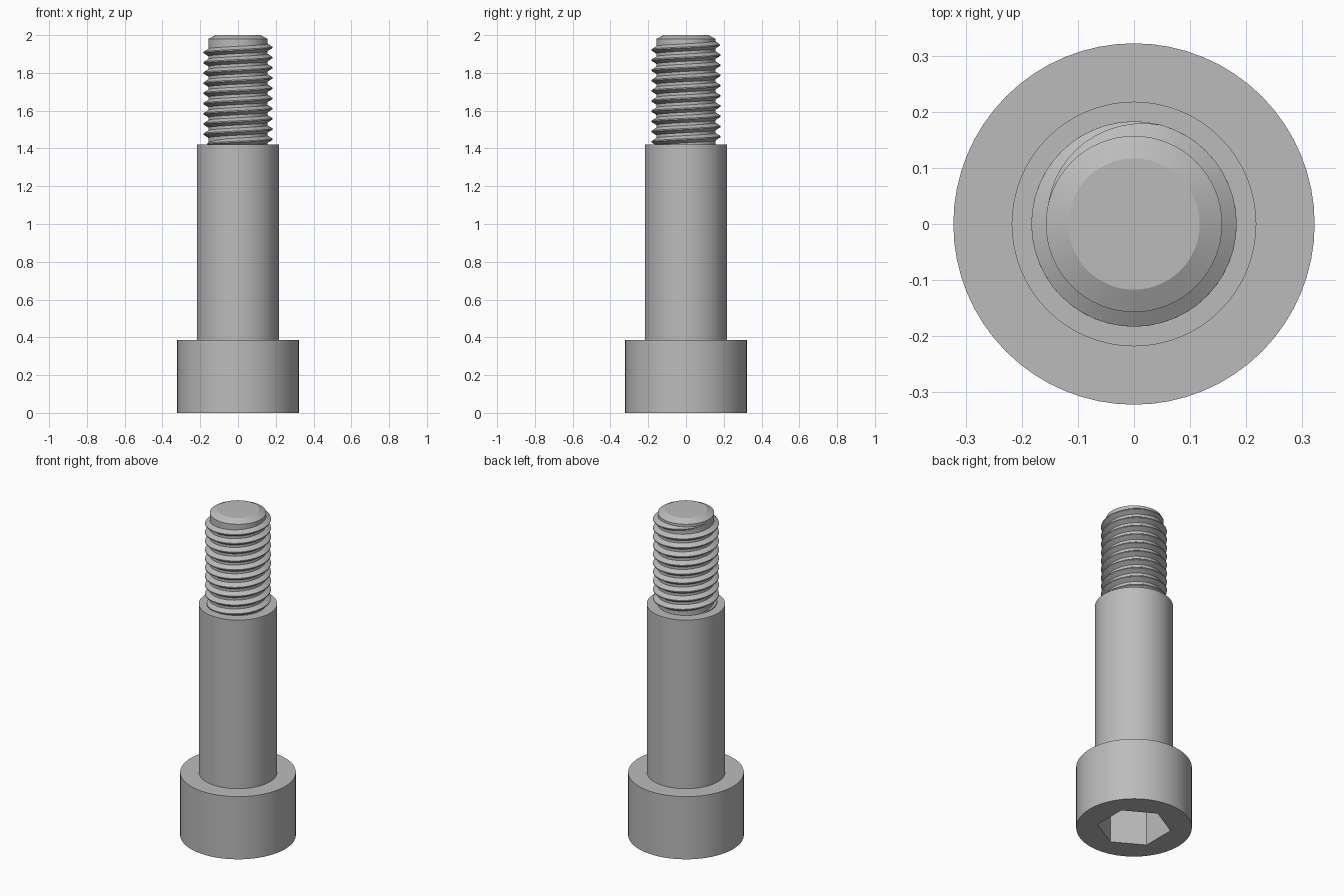
import bpy, bmesh, math
from math import cos, sin, radians, pi

cube = bpy.data.objects.get("Cube")
if cube:
    bpy.data.objects.remove(cube, do_unlink=True)

# Single steel colour
steel = bpy.data.materials.new("steel_grey")
steel.use_nodes = True
GREY = (0.5, 0.5, 0.5, 1)
steel.diffuse_color = GREY
bsdf = next(n for n in steel.node_tree.nodes if n.type == "BSDF_PRINCIPLED")
bsdf.inputs["Base Color"].default_value = GREY

SEGMENTS = 64
HEAD_R, SHANK_R, CORE_R, CREST_R = 0.322, 0.218, 0.157, 0.183
HEAD_TOP, SHANK_TOP, TIP_TOP = 0.385, 1.42, 2.0


def ring(bm, radius, z, count=SEGMENTS, turn=0.0):
    angles = [turn + 2 * pi * i / count for i in range(count)]
    return [bm.verts.new((radius * cos(a), radius * sin(a), z)) for a in angles]


def skin(bm, lower, upper):
    n = len(lower)
    for i in range(n):
        j = (i + 1) % n
        bm.faces.new((lower[i], lower[j], upper[j], upper[i]))


def lathe(bm, profile):
    rings = [ring(bm, r, z) for r, z in profile]
    for a, b in zip(rings, rings[1:]):
        skin(bm, a, b)
    return rings


def finish(bm, name, recalc=False):
    if recalc:
        bmesh.ops.recalc_face_normals(bm, faces=bm.faces)
    mesh = bpy.data.meshes.new(name)
    bm.to_mesh(mesh)
    bm.free()
    mesh.materials.append(steel)
    obj = bpy.data.objects.new(name, mesh)
    bpy.context.collection.objects.link(obj)
    bpy.ops.object.select_all(action="DESELECT")
    obj.select_set(True)
    bpy.context.view_layer.objects.active = obj
    bpy.ops.object.shade_smooth_by_angle(angle=radians(20))
    return obj


# Head: cylinder with a hexagonal socket sunk into its underside
bm = bmesh.new()
rim = lathe(bm, [(HEAD_R, 0), (HEAD_R, HEAD_TOP), (SHANK_R, HEAD_TOP)])[0]
mouth = ring(bm, 0.205, 0, 6, radians(30))
floor = ring(bm, 0.205, 0.24, 6, radians(30))
skin(bm, floor, mouth)
bm.faces.new(list(reversed(floor))).normal_flip()
edges = [bm.edges.get((loop[i - 1], loop[i]))
         for loop in (rim, mouth) for i in range(len(loop))]
bmesh.ops.triangle_fill(bm, use_beauty=True, edges=edges, normal=(0, 0, -1))
finish(bm, "head", recalc=True)

# Shank: plain shoulder ending in a flat ledge
bm = bmesh.new()
lathe(bm, [(SHANK_R, HEAD_TOP), (SHANK_R, SHANK_TOP), (CORE_R, SHANK_TOP)])
finish(bm, "shank")

# Threaded core with a chamfered tip
bm = bmesh.new()
top = lathe(bm, [(CORE_R, SHANK_TOP), (CORE_R, 1.98), (0.117, TIP_TOP)])[-1]
bm.faces.new(top)
finish(bm, "core")

# Thread: right-handed ridge that fades into the core at both ends
PITCH, STEPS = 0.054, 48
FIRST, LAST, FADE = -9.6, 0.5, 0.29
Z_REF = 1.935
ROOT_HALF, CREST_HALF, SINK = 0.022, 0.003, 0.004
bm = bmesh.new()
sections = []
count = round((LAST - FIRST) * STEPS)
for i in range(count + 1):
    t = FIRST + (LAST - FIRST) * i / count
    grow = min(1, (t - FIRST) / FADE, (LAST - t) / FADE)
    crest = CORE_R - SINK + (CREST_R - CORE_R + SINK) * grow
    half = CREST_HALF + (ROOT_HALF - CREST_HALF) * max(grow, 0.1)
    z, a = Z_REF + PITCH * t, 2 * pi * t
    section = [(CORE_R - SINK, -half), (crest, -CREST_HALF),
               (crest, CREST_HALF), (CORE_R - SINK, half)]
    sections.append([bm.verts.new((r * cos(a), r * sin(a), z + dz))
                     for r, dz in section])
for a, b in zip(sections, sections[1:]):
    for k in range(3):
        bm.faces.new((a[k], b[k], b[k + 1], a[k + 1]))
finish(bm, "thread")
